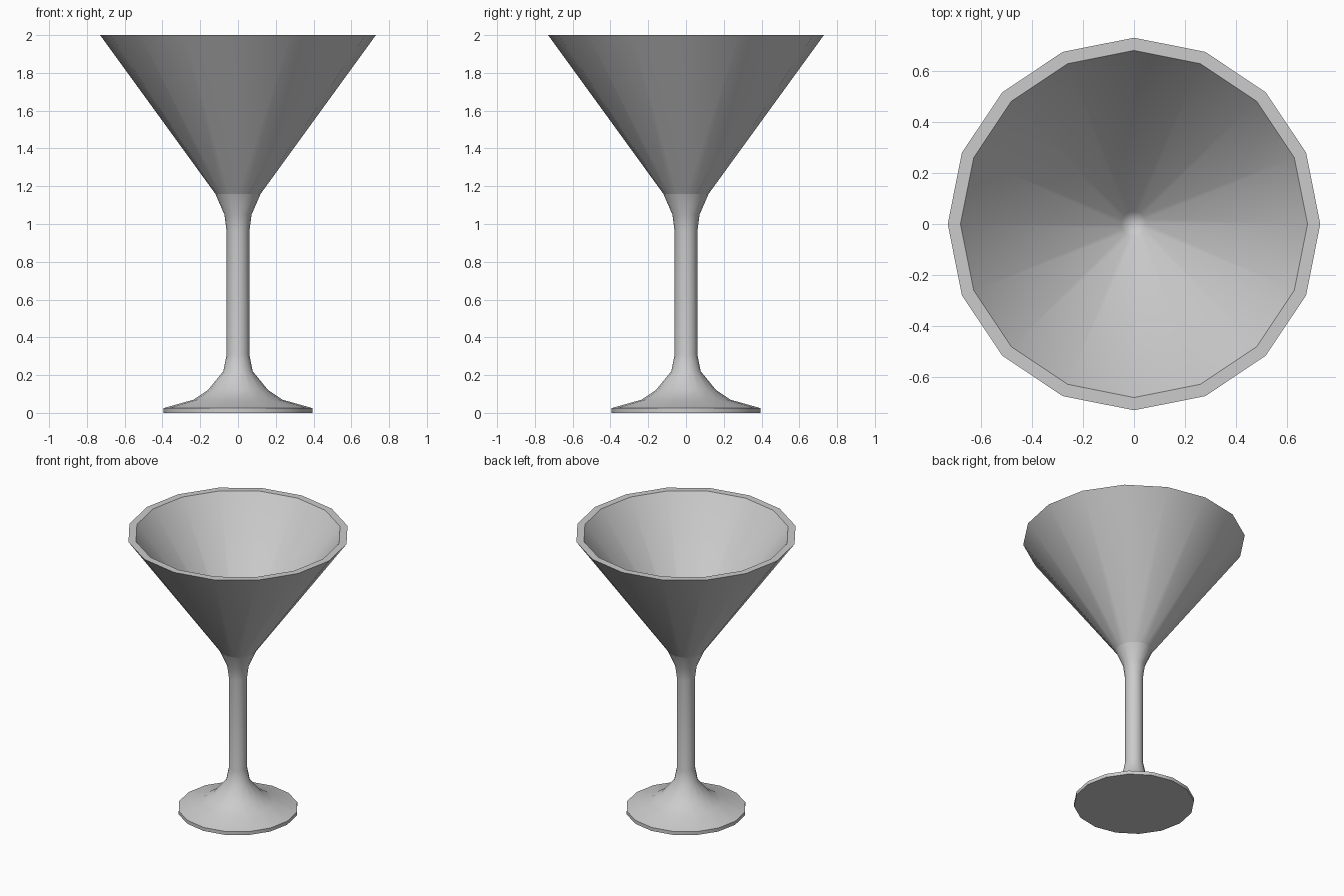
import bpy, bmesh, math

if "Cube" in bpy.data.objects:
    bpy.data.objects.remove(bpy.data.objects["Cube"])

SIDES = 16


def lathe(name, profile):
    """Spin a (radius, z) profile around the z axis; zero radius gives a pole."""
    bm = bmesh.new()
    rings = []
    for r, z in profile:
        n = SIDES if r > 0 else 1
        rings.append([bm.verts.new((r * math.cos(2 * math.pi * i / SIDES),
                                    r * math.sin(2 * math.pi * i / SIDES), z))
                      for i in range(n)])
    for a, b in zip(rings, rings[1:]):
        for i in range(SIDES):
            j = (i + 1) % SIDES
            if len(a) == 1:
                bm.faces.new((a[0], b[j], b[i]))
            elif len(b) == 1:
                bm.faces.new((a[i], a[j], b[0]))
            else:
                bm.faces.new((a[i], a[j], b[j], b[i]))
    mesh = bpy.data.meshes.new(name)
    bm.to_mesh(mesh)
    bm.free()
    obj = bpy.data.objects.new(name, mesh)
    bpy.context.collection.objects.link(obj)
    bpy.ops.object.select_all(action='DESELECT')
    obj.select_set(True)
    bpy.context.view_layer.objects.active = obj
    bpy.ops.object.shade_smooth_by_angle(angle=math.radians(40))
    return obj


# Flared foot and stem, open where it meets the bowl
lathe("foot_and_stem", [
    (0, 0), (0.395, 0), (0.395, 0.025), (0.235, 0.07), (0.16, 0.12),
    (0.078, 0.22), (0.06, 0.31), (0.06, 0.96), (0.072, 1.05), (0.12, 1.16)])

# Conical bowl: outer wall, flat rim, inner wall
lathe("bowl", [
    (0.12, 1.16), (0.73, 2.0), (0.68, 2.0), (0.05, 1.14), (0, 1.11)])
